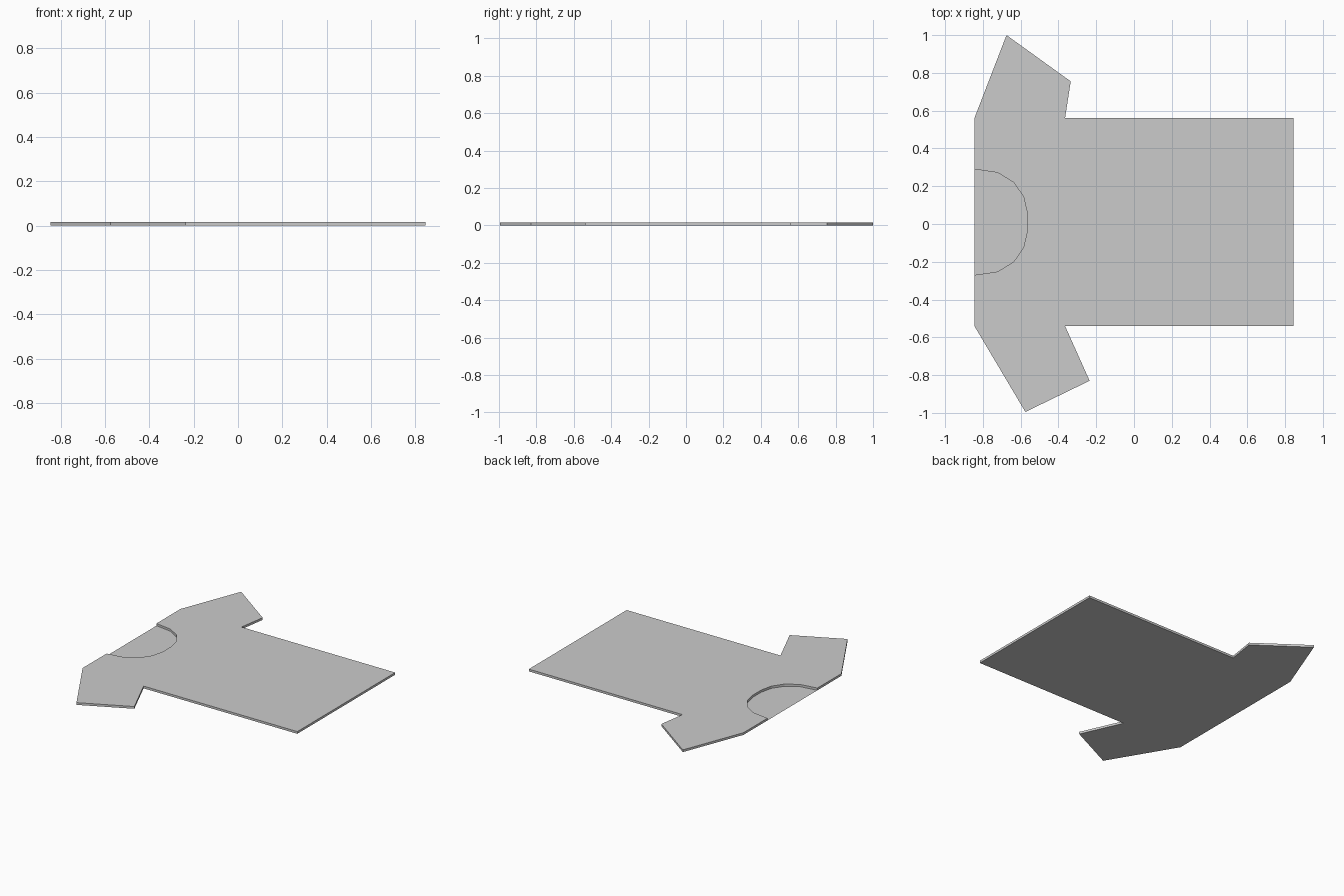
import bpy, bmesh

if "Cube" in bpy.data.objects:
    bpy.data.objects.remove(bpy.data.objects["Cube"])

THICK = 0.016

# Neckline arc, from the +y shoulder to the -y shoulder (mirrored about y = 0.01)
half = [(-0.845, 0.28), (-0.722, 0.262), (-0.637, 0.21), (-0.585, 0.135), (-0.565, 0.048)]
neck = [(x, 0.01 + y) for x, y in half] + [(x, 0.01 - y) for x, y in reversed(half)]

# Outline of body and sleeves, from the -y collar end around to the +y collar end
outline = [(-0.845, -0.54), (-0.575, -0.995), (-0.235, -0.83), (-0.365, -0.54),
           (0.845, -0.54), (0.845, 0.56), (-0.365, 0.56), (-0.335, 0.755),
           (-0.675, 1.0), (-0.845, 0.56)]


def flat_part(name, points, height=0.0):
    """Flat polygon facing down at z = 0, or a solid plate if height is given."""
    bm = bmesh.new()
    face = bm.faces.new([bm.verts.new((x, y, 0)) for x, y in points])
    face.normal_update()
    if height:
        top = bmesh.ops.extrude_face_region(bm, geom=[face], use_keep_orig=True)
        verts = [g for g in top["geom"] if isinstance(g, bmesh.types.BMVert)]
        bmesh.ops.translate(bm, verts=verts, vec=(0, 0, height))
        bmesh.ops.recalc_face_normals(bm, faces=bm.faces)
    mesh = bpy.data.meshes.new(name)
    bm.to_mesh(mesh)
    bm.free()
    obj = bpy.data.objects.new(name, mesh)
    bpy.context.collection.objects.link(obj)
    return obj


# Shirt plate with the neck opening cut out of its outline
flat_part("shirt_body", outline + neck, THICK)

# Inside of the shirt back, visible through the neck opening
flat_part("neck_back", neck)
